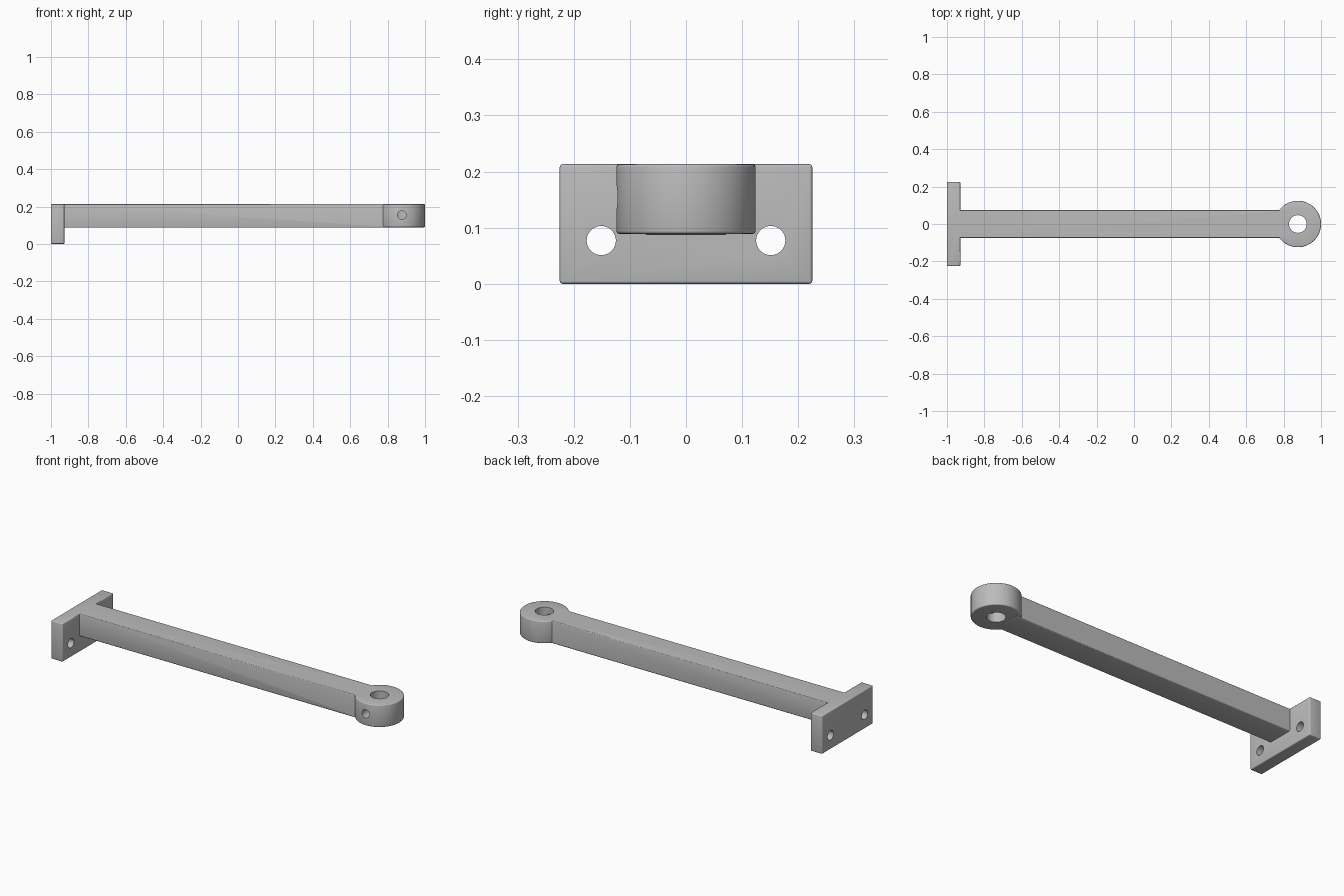
import bpy
from math import pi, radians

cube = bpy.data.objects.get("Cube")
if cube:
    bpy.data.objects.remove(cube, do_unlink=True)

TOP = 0.213
EYE_X = 0.876

grey = bpy.data.materials.new("light grey")
grey.use_nodes = True
grey.diffuse_color = (0.5, 0.5, 0.5, 1)
grey.node_tree.nodes["Principled BSDF"].inputs["Base Color"].default_value = (0.5, 0.5, 0.5, 1)


def apply_modifier(obj, mod):
    bpy.context.view_layer.objects.active = obj
    bpy.ops.object.modifier_apply(modifier=mod.name)


def soften(obj, width=0.005):
    """Round the sharp edges slightly."""
    mod = obj.modifiers.new("Rounded edges", 'BEVEL')
    mod.width, mod.segments = width, 3
    mod.limit_method, mod.angle_limit = 'ANGLE', radians(40)
    apply_modifier(obj, mod)


def box(name, low, high):
    centre = [(a + b) / 2 for a, b in zip(low, high)]
    bpy.ops.mesh.primitive_cube_add(size=1, location=centre)
    obj = bpy.context.object
    obj.name = name
    obj.scale = [b - a for a, b in zip(low, high)]
    bpy.ops.object.transform_apply(location=True, rotation=True, scale=True)
    obj.data.materials.append(grey)
    return obj


def cylinder(name, radius, depth, location, rotation=(0, 0, 0), sides=64):
    bpy.ops.mesh.primitive_cylinder_add(vertices=sides, radius=radius, depth=depth,
                                        location=location, rotation=rotation)
    obj = bpy.context.object
    obj.name = name
    bpy.ops.object.transform_apply(location=True, rotation=True, scale=True)
    obj.data.materials.append(grey)
    return obj


def combine(obj, other, operation):
    mod = obj.modifiers.new(operation.title(), 'BOOLEAN')
    mod.operation, mod.solver, mod.object = operation, 'EXACT', other
    apply_modifier(obj, mod)
    bpy.data.objects.remove(other, do_unlink=True)


# Long bar, buried at both ends
arm = box("bracket_arm", (-0.96, -0.074, 0.087), (0.81, 0.074, TOP))
soften(arm)

# Mounting plate and round eye
plate = box("mounting_plate", (-1, -0.225, 0), (-0.928, 0.225, TOP))
soften(plate)
eye = cylinder("eye", 0.124, TOP - 0.089, (EYE_X, 0, (TOP + 0.089) / 2), sides=96)
soften(eye)
combine(arm, plate, 'UNION')
combine(arm, eye, 'UNION')

# Eye bore, set screw hole through the front wall, and two bolt holes
combine(arm, cylinder("bore", 0.047, 0.4, (EYE_X, 0, 0.15)), 'DIFFERENCE')
combine(arm, cylinder("set_screw_hole", 0.023, 0.2, (EYE_X, -0.11, 0.154),
                      (pi / 2, 0, 0), 32), 'DIFFERENCE')
for side in (-1, 1):
    combine(arm, cylinder("bolt_hole", 0.026, 0.3, (-0.96, side * 0.151, 0.077),
                          (0, pi / 2, 0), 48), 'DIFFERENCE')

# Smooth the round walls, keep the edges crisp
bpy.ops.object.select_all(action='DESELECT')
arm.select_set(True)
bpy.context.view_layer.objects.active = arm
bpy.ops.object.shade_smooth_by_angle(angle=radians(35))
